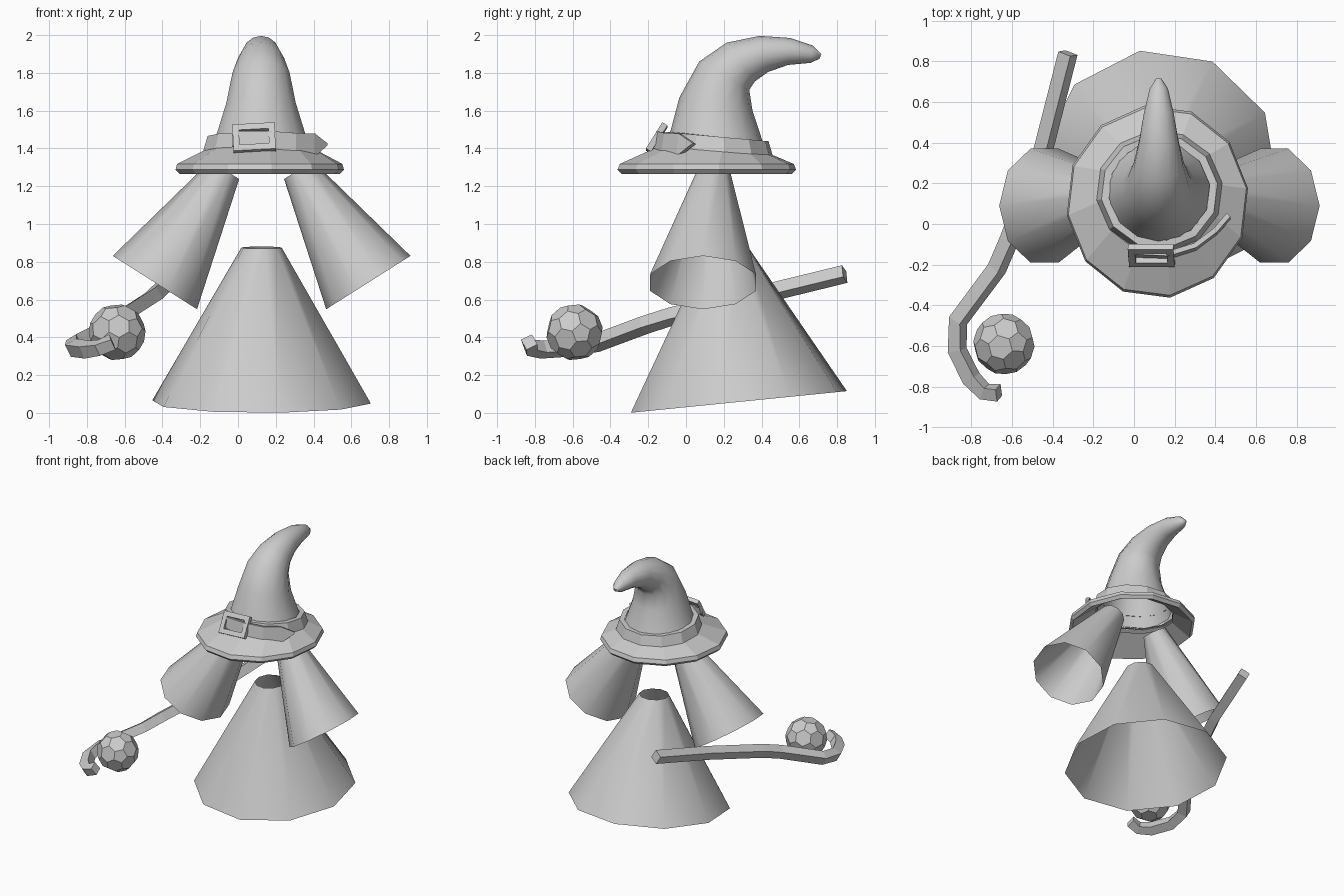
import bpy, bmesh, math
from mathutils import Vector as V

if "Cube" in bpy.data.objects:
    bpy.data.objects.remove(bpy.data.objects["Cube"])


def finish(name, bm, smooth=None):
    bmesh.ops.recalc_face_normals(bm, faces=bm.faces)
    me = bpy.data.meshes.new(name)
    bm.to_mesh(me)
    bm.free()
    ob = bpy.data.objects.new(name, me)
    bpy.context.collection.objects.link(ob)
    if smooth:
        bpy.ops.object.select_all(action='DESELECT')
        ob.select_set(True)
        bpy.context.view_layer.objects.active = ob
        bpy.ops.object.shade_smooth_by_angle(angle=math.radians(smooth))
    return ob


def ring(c, ax, ay, n, phase=0):
    angles = [math.radians(phase + 360 * i / n) for i in range(n)]
    return [V(c) + V(ax) * math.cos(a) + V(ay) * math.sin(a) for a in angles]


def loft(name, rings, caps=(False, False), smooth=None, wrap=True):
    bm = bmesh.new()
    rows = [[bm.verts.new(p) for p in r] for r in rings]
    n = len(rows[0])
    for a, b in zip(rows, rows[1:]):
        for i in range(n if wrap else n - 1):
            j = (i + 1) % n
            bm.faces.new((a[i], a[j], b[j], b[i]))
    for use, row in zip(caps, (rows[0], rows[-1])):
        if use:
            bm.faces.new(row)
    return finish(name, bm, smooth)


# Robe: open cone with a slanted hem
loft("robe", [ring((.125, .28, .058), (.585, 0, 0), (0, .58, .058), 10, 27.5),
              ring((.125, .22, .875), (.108, 0, 0), (0, .108, .006), 10, 27.5)], smooth=50)

# Sleeves: open cones mirrored about the body axis
for side, label in ((1, "left"), (-1, "right")):
    rings = []
    for x, y, z, rx, ry in ((.565, .09, .69, .264, .295), (.195, .147, 1.286, .09, .085)):
        rings.append(ring((.125 + side * x, y, z), (side * .845 * rx, 0, .535 * rx), (0, ry, 0), 10))
    loft(label + "_sleeve", rings, smooth=50)

# Hat crown: rings given by front point, back point (y, z) and half width
crown = [(-.12, 1.40, .42, 1.39, .27), (-.08, 1.50, .395, 1.47, .237), (-.035, 1.67, .352, 1.60, .188),
         (.07, 1.86, .335, 1.71, .155), (.215, 1.96, .365, 1.755, .125), (.39, 1.996, .435, 1.805, .098),
         (.55, 1.985, .54, 1.842, .075), (.67, 1.945, .66, 1.853, .046), (.717, 1.90, .707, 1.875, .015)]
loft("hat_crown", [ring((.122, (a + c) / 2, (b + d) / 2), (w, 0, 0), (0, (c - a) / 2, (d - b) / 2), 14, 90)
                   for a, b, c, d, w in crown], caps=(False, True), smooth=60)

# Hat brim: drooping shell with a thick lip
brim = [(.125, .15, 1.39, .30, .30, -.02), (.115, .11, 1.318, .442, .465, 0), (.115, .11, 1.288, .45, .477, 0),
        (.115, .11, 1.266, .43, .455, 0), (.125, .15, 1.355, .285, .285, -.02)]
loft("hat_brim", [ring((x, y, z), (rx, 0, 0), (0, ry, t), 12, 8) for x, y, z, rx, ry, t in brim])

# Hat band: tilted ring, higher at the front
band = [(1.385, .28), (1.385, .312), (1.463, .288), (1.463, .25)]
loft("hat_band", [ring((.125, .16, z), (r, 0, 0), (0, r * .97, -.025), 12, 8) for z, r in band])

# Loose strap end with a pointed tip
strap = [(-.03, -.15, 1.41, 1.49), (.17, -.16, 1.40, 1.49), (.30, -.12, 1.38, 1.48),
         (.40, -.045, 1.355, 1.477), (.465, .03, 1.415, 1.425)]
ob = loft("strap_end", [[V((x, y, lo)), V((x, y + .015, hi))] for x, y, lo, hi in strap], wrap=False)
mod = ob.modifiers.new("thickness", 'SOLIDIFY')
mod.thickness, mod.offset = .025, 0

# Buckle: square frame leaning back with the band
frame = [(.112, .082, -.016), (.112, .082, .016), (.078, .046, .016), (.078, .046, -.016), (.112, .082, -.016)]
ob = loft("buckle", [[V((sx * w, d, sz * h)) for sx, sz in ((-1, -1), (1, -1), (1, 1), (-1, 1))]
                     for w, h, d in frame])
ob.location = (.085, -.155, 1.455)
ob.rotation_euler = (math.radians(-32), math.radians(-3), 0)

# Staff: square rod swept along a crook-shaped path
path = [V(p) for p in ((-.325, .84, .735), (-.445, .37, .62), (-.615, -.08, .51), (-.675, -.22, .465),
                       (-.865, -.475, .37), (-.87, -.62, .345), (-.80, -.76, .335), (-.735, -.825, .345),
                       (-.665, -.83, .375))]
rings = []
for i, p in enumerate(path):
    t = (path[min(i + 1, len(path) - 1)] - path[max(i - 1, 0)]).normalized()
    s = t.cross(V((0, 0, 1))).normalized()
    u = s.cross(t)
    h = .050 if i < 7 else .046
    c, k = math.cos(math.radians(28)), math.sin(math.radians(28))
    rings.append(ring(p, (s * c - u * k) * h, (u * c + s * k) * h, 4, 45))
loft("staff", rings, caps=(True, True))

# Orb: truncated icosahedron held in the crook
bm = bmesh.new()
bmesh.ops.create_icosphere(bm, subdivisions=1, radius=.174)
bmesh.ops.bevel(bm, geom=bm.verts[:], offset=.061, offset_type='OFFSET', segments=1,
                profile=.5, affect='VERTICES')
ob = finish("orb", bm)
ob.location = (-.64, -.59, .427)
ob.rotation_euler = (.1, .5, .3)
